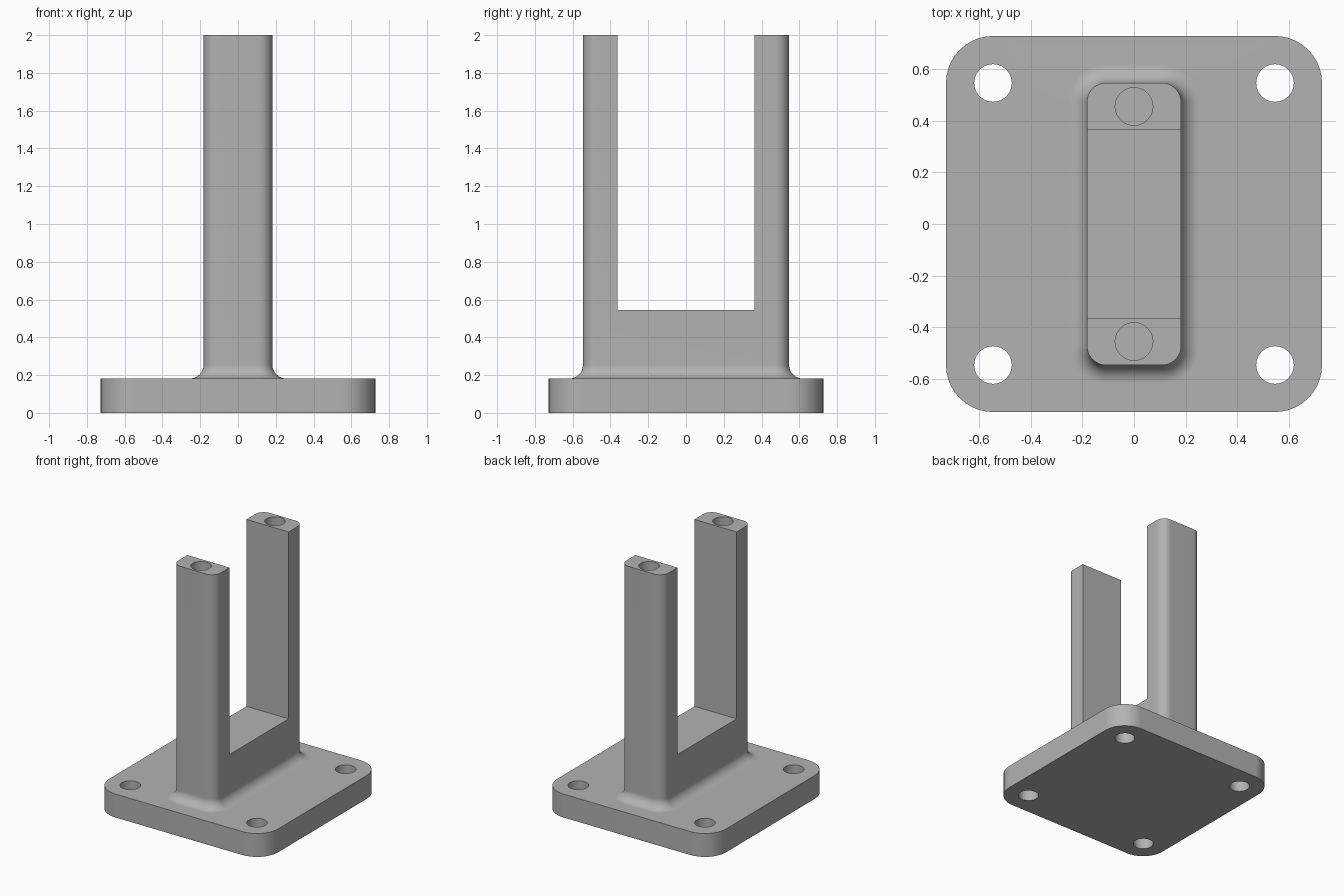
import bpy, bmesh
from math import sin, cos, pi, radians

old = bpy.data.objects.get("Cube")
if old:
    bpy.data.objects.remove(old, do_unlink=True)

U = 2 / 55            # one design unit
SEG = 10              # segments per rounded corner

grey = bpy.data.materials.new("plain grey")
grey.use_nodes = True
colour = (0.45, 0.45, 0.45, 1)
grey.diffuse_color = colour
grey.node_tree.nodes["Principled BSDF"].inputs["Base Color"].default_value = colour


def make_object(name, bm):
    mesh = bpy.data.meshes.new(name)
    bmesh.ops.recalc_face_normals(bm, faces=bm.faces)
    bm.to_mesh(mesh)
    bm.free()
    mesh.materials.append(grey)
    obj = bpy.data.objects.new(name, mesh)
    bpy.context.collection.objects.link(obj)
    return obj


def rounded_loop(bm, hx, hy, r, z):
    """Ring of vertices around a rounded rectangle."""
    verts = []
    for q, (sx, sy) in enumerate([(1, 1), (-1, 1), (-1, -1), (1, -1)]):
        for i in range(SEG + 1):
            a = (q + i / SEG) * pi / 2
            verts.append(bm.verts.new(((sx * (hx - r) + r * cos(a)) * U,
                                       (sy * (hy - r) + r * sin(a)) * U, z * U)))
    return verts


# Plate, fillet and post lofted as one body
bm = bmesh.new()
loops = [rounded_loop(bm, 20, 20, 5, 0), rounded_loop(bm, 20, 20, 5, 5)]
for i in range(9):
    a = i / 8 * pi / 2
    out = 2 * (1 - sin(a))
    loops.append(rounded_loop(bm, 5 + out, 15 + out, 2 + out, 7 - 2 * cos(a)))
loops.append(rounded_loop(bm, 5, 15, 2, 55))
for low, high in zip(loops, loops[1:]):
    n = len(low)
    for i in range(n):
        j = (i + 1) % n
        bm.faces.new((low[i], low[j], high[j], high[i]))
bm.faces.new(loops[0])
bm.faces.new(loops[-1])
body = make_object("forked_post_on_plate", bm)


def cut(shape):
    """Subtract a finished bmesh from the body."""
    cutter = make_object("cutter", shape)
    cutter.hide_render = True
    mod = body.modifiers.new("cut", 'BOOLEAN')
    mod.operation = 'DIFFERENCE'
    mod.solver = 'EXACT'
    mod.object = cutter
    bpy.ops.object.modifier_apply(modifier=mod.name)
    bpy.data.objects.remove(cutter, do_unlink=True)


def drill(x, y, z0, z1):
    shape = bmesh.new()
    bmesh.ops.create_cone(shape, cap_ends=True, segments=48, radius1=2 * U,
                          radius2=2 * U, depth=(z1 - z0) * U)
    bmesh.ops.translate(shape, verts=shape.verts,
                        vec=(x * U, y * U, (z0 + z1) / 2 * U))
    cut(shape)


bpy.context.view_layer.objects.active = body
body.select_set(True)

# Slot between the two prongs
slot = bmesh.new()
bmesh.ops.create_cube(slot, size=1)
bmesh.ops.scale(slot, verts=slot.verts, vec=(20 * U, 20 * U, 50 * U))
bmesh.ops.translate(slot, verts=slot.verts, vec=(0, 0, 40 * U))
cut(slot)

# Plate holes go through, prong holes are blind
for sy in (-1, 1):
    drill(0, sy * 12.5, 45, 60)
    for sx in (-1, 1):
        drill(sx * 15, sy * 15, -3, 8)

# Smooth rounded surfaces, crisp edges, flat large faces
bpy.ops.object.select_all(action='DESELECT')
body.select_set(True)
bpy.ops.object.shade_smooth_by_angle(angle=radians(30))
weighted = body.modifiers.new("weighted_normals", 'WEIGHTED_NORMAL')
weighted.keep_sharp = True
